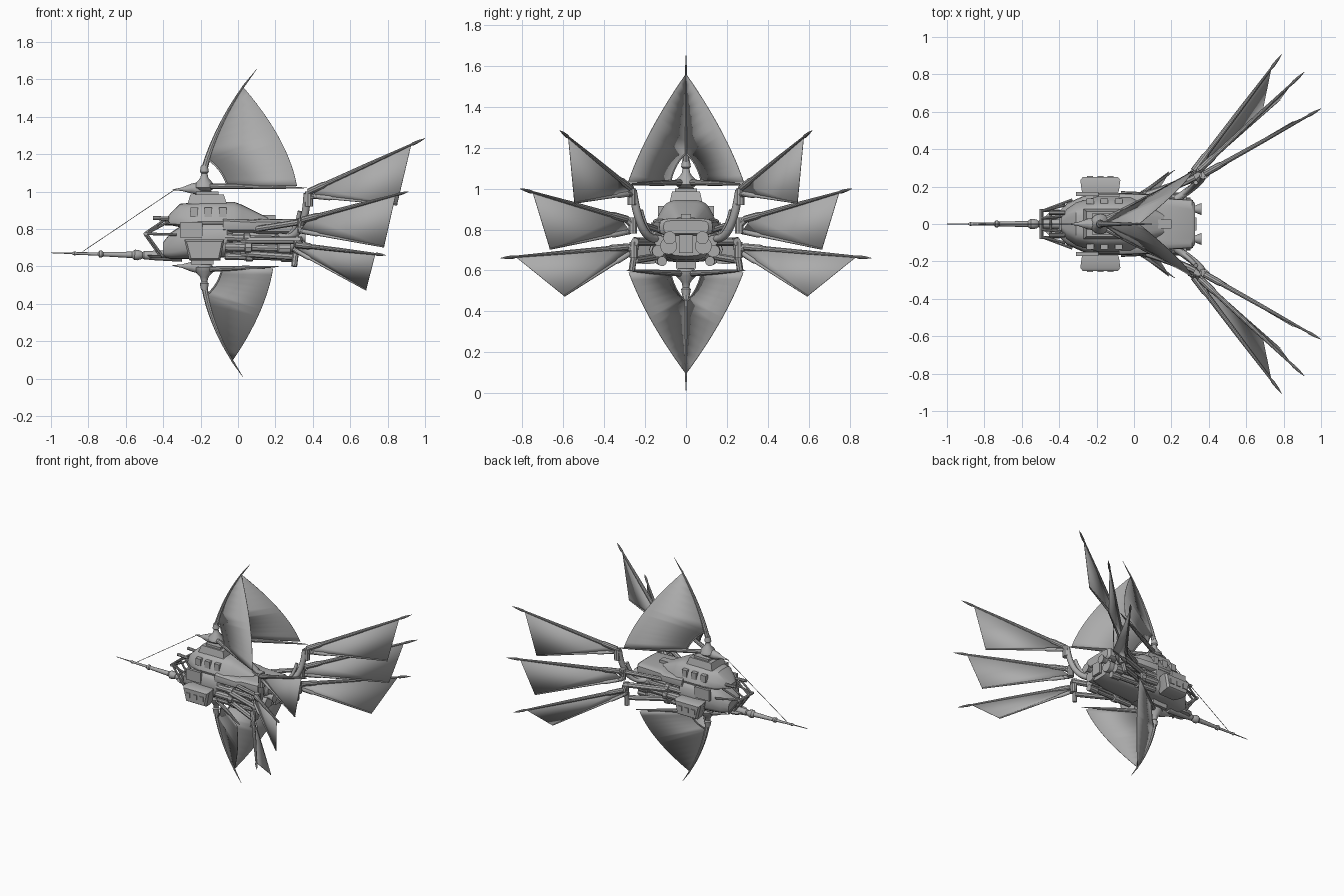
import bpy, bmesh, math
from mathutils import Vector as V

cube = bpy.data.objects.get("Cube")
if cube:
    bpy.data.objects.remove(cube, do_unlink=True)


def material(name, c):
    m = bpy.data.materials.new(name)
    m.use_nodes = True
    m.diffuse_color = (c, c, c, 1)
    m.node_tree.nodes["Principled BSDF"].inputs["Base Color"].default_value = (c, c, c, 1)
    return m


GREY = material("plain grey", 0.41)


def finish(name, bm, smooth=True):
    bmesh.ops.recalc_face_normals(bm, faces=bm.faces[:])
    me = bpy.data.meshes.new(name)
    bm.to_mesh(me)
    bm.free()
    ob = bpy.data.objects.new(name, me)
    bpy.context.collection.objects.link(ob)
    me.materials.append(GREY)
    if smooth:
        bpy.ops.object.select_all(action='DESELECT')
        ob.select_set(True)
        bpy.context.view_layer.objects.active = ob
        bpy.ops.object.shade_smooth_by_angle(angle=math.radians(35))
    return ob


def skin(name, rings):
    """Bridge equal rings of points and cap both ends."""
    bm = bmesh.new()
    vs = [[bm.verts.new(p) for p in r] for r in rings]
    n = len(vs[0])
    for a, b in zip(vs, vs[1:]):
        for i in range(n):
            j = (i + 1) % n
            bm.faces.new((a[i], a[j], b[j], b[i]))
    bm.faces.new(vs[0])
    bm.faces.new(vs[-1])
    return finish(name, bm)


def lathe(name, a, b, prof, n=10):
    """Turned part from a to b; prof holds (fraction, radius)."""
    a, b = V(a), V(b)
    d = b - a
    q = d.to_track_quat('Z', 'Y')
    return skin(name, [[a + d * t + q @ V((r * math.cos(k * math.tau / n), r * math.sin(k * math.tau / n), 0))
                        for k in range(n)] for t, r in prof])


def rod(name, a, b, r, r2=None, n=8):
    return lathe(name, a, b, [(0, r), (1, r if r2 is None else r2)], n)


def hull(name, sections, n=20, e=0.6, taper=0.0):
    """Loft of rounded box sections (x, half width, low, high), narrowed upward by taper."""
    def p(c):
        return math.copysign(abs(c) ** e, c)

    def point(x, w, lo, hi, a):
        h = (p(math.sin(a)) + 1) / 2
        return (x, w * (1 - taper * h) * p(math.cos(a)), lo + (hi - lo) * h)
    return skin(name, [[point(*s, k * math.tau / n) for k in range(n)] for s in sections])


def box(name, c, s, taper=1.0):
    bm = bmesh.new()
    bmesh.ops.create_cube(bm, size=1)
    for v in bm.verts:
        t = taper if v.co.z > 0 else 1
        v.co = V((v.co.x * s[0] * t, v.co.y * s[1] * t, v.co.z * s[2])) + V(c)
    return finish(name, bm, False)


def cloth(name, faces):
    """Thin sheet from a list of polygons."""
    bm = bmesh.new()
    for f in faces:
        bm.faces.new([bm.verts.new(p) for p in f])
    bmesh.ops.remove_doubles(bm, verts=bm.verts[:], dist=1e-5)
    ob = finish(name, bm)
    m = ob.modifiers.new("thickness", 'SOLIDIFY')
    m.thickness, m.offset = 0.003, 0


def bezier(a, c, b, n=8):
    a, c, b = V(a), V(c), V(b)
    return [a * (1 - t) ** 2 + c * 2 * t * (1 - t) + b * t * t for t in [i / n for i in range(n + 1)]]


def tube(name, pts, r):
    cu = bpy.data.curves.new(name, 'CURVE')
    cu.dimensions, cu.bevel_depth, cu.bevel_resolution, cu.use_fill_caps = '3D', r, 2, True
    s = cu.splines.new('POLY')
    s.points.add(len(pts) - 1)
    for q, p in zip(s.points, pts):
        q.co = (*p, 1)
    cu.materials.append(GREY)
    ob = bpy.data.objects.new(name, cu)
    bpy.context.collection.objects.link(ob)


def side(p, s):
    return V((p[0], p[1] * s, p[2]))


# Hull, cabin and stern deck
hull("lower_hull", [(-.40, .07, .65, .73), (-.36, .11, .64, .78), (-.27, .15, .64, .84),
                    (-.18, .165, .64, .85), (-.06, .165, .65, .85), (-.03, .13, .65, .84)])
hull("belly", [(-.06, .12, .64, .80), (.2, .11, .65, .80), (.30, .09, .67, .78)], 16)
hull("stern_deck", [(-.08, .165, .78, .86), (.08, .16, .78, .85), (.12, .14, .77, .855), (.31, .13, .77, .855),
                    (.325, .11, .78, .845)], 20, .45)
hull("cabin", [(-.39, .04, .82, .85), (-.36, .09, .82, .885), (-.31, .13, .81, .935), (-.2, .165, .81, .945),
               (-.02, .165, .81, .945), (.02, .145, .81, .93), (.16, .08, .81, .86)], 20, .5, .42)
box("roof_plinth", (-.165, 0, .96), (.21, .16, .05), .85)
box("roof_step", (-.165, 0, .985), (.12, .11, .03))
box("stern_ridge", (.10, 0, .86), (.2, .05, .03))
box("stern_door", (.325, 0, .73), (.02, .07, .09))
box("keel_block", (-.19, 0, .635), (.12, .1, .05))

# Cockpit frame
lathe("cockpit_floor", (-.42, 0, .645), (-.42, 0, .66), [(0, .055), (1, .07)], 12)
for s in (-1, 1):
    for a, b in [((-.37, .10, .84), (-.49, .07, .775)), ((-.49, .07, .775), (-.40, .07, .65)),
                 ((-.39, .04, .85), (-.50, .03, .775)), ((-.50, .03, .775), (-.41, .03, .65)),
                 ((-.33, .13, .77), (-.49, .07, .775))]:
        rod("cockpit_strut", side(a, s), side(b, s), .007)
    rod("front_lamp", (-.455, .06 * s, .86), (-.37, .06 * s, .855), .011)
rod("cockpit_sill", (-.495, -.08, .775), (-.495, .08, .775), .01)
rod("cockpit_chin", (-.445, -.07, .71), (-.445, .07, .71), .007)

# Bowsprit and stay
lathe("bowsprit", (-.3, 0, .655), (-1, 0, .673),
      [(0, .03), (.2, .026), (.29, .022), (.3, .016), (.31, .022), (.34, .028), (.36, .028), (.38, .017), (.6, .012),
       (.61, .018), (.63, .018), (.64, .009), (.8, .007), (.82, .011), (.84, .004), (1, .002)], 12)
rod("stay_rope", (-.83, 0, .68), (-.34, 0, 1.01), .002, n=6)

# Sail rigs: name, hub, up or down, mast top, sail apex, boom end, sail foot
RIGS = [("upper", V((-.18, 0, 1.03)), 1, V((.10, 0, 1.655)), V((.027, 0, 1.56)), (.37, .295, 1.02), (.315, .283, 1.03)),
        ("lower", V((-.18, 0, .585)), -1, V((.027, 0, .008)), V((-.03, 0, .095)), (.22, .29, .60), (.187, .28, .59))]
for tag, hub, up, top, apex, boom_end, foot in RIGS:
    z = V((0, 0, up))
    lathe(tag + "_hub", hub - z * .06, hub + z * .11,
          [(0, .05), (.15, .05), (.2, .035), (.3, .055), (.42, .05), (.6, .022), (.75, .016), (.8, .024), (1, .018)], 12)
    lathe(tag + "_spike", hub - z * .01, hub + V((-.17, 0, -up * .02)), [(0, .04), (.4, .028), (.7, .01), (1, .002)])
    base = hub + z * .09
    path = bezier(base, base.lerp(apex, .5) + V((-.045, 0, 0)), apex)
    for i in range(8):
        rod(tag + "_mast", path[i], path[i + 1], .017 - .0015 * i, .0155 - .0015 * i)
    rod(tag + "_mast_tip", apex, top, .006, .001)
    for s in (-1, 1):
        end, ft = side(boom_end, s), side(foot, s)
        root = hub + V((.02, .02 * s, 0))
        lathe(tag + "_boom", root, end, [(0, .016), (.5, .012), (.9, .005), (1, .001)])
        # Flat sail with a curved cutout beside the hub
        inner = root.lerp(ft, .22)
        inner.z = ft.z
        arc = bezier(inner, inner.lerp(path[1], .5) + V((.025, .02 * s, up * .02)), path[1], 6)
        luff = arc + path[2:]
        n = len(luff) - 1
        leech = bezier(ft, apex.lerp(ft, .5) + (ft - base) * .2, apex, n)
        cloth(tag + "_sail", [[luff[i], leech[i], leech[i + 1], luff[i + 1]] for i in range(n - 1)]
              + [[luff[n - 1], leech[n - 1], apex]])
        tube(tag + "_sail_rim", arc, .005)

# Wings: spar root, spar tip, boom root, lower corner, joint
WINGS = [((.38, .27, 1.0), (1.0, .617, 1.285), (.40, .275, .975), (.85, .545, .93), (.38, .265, .96)),
         ((.35, .29, .85), (.91, .812, 1.0), (.33, .275, .79), (.78, .665, .705), (.34, .26, .82)),
         ((.32, .285, .715), (.79, .907, .66), (.30, .265, .69), (.685, .595, .475), (.32, .255, .70))]
for s in (-1, 1):
    for wing in WINGS:
        ra, tip, rb, low, j = [side(p, s) for p in wing]
        lathe("wing_spar", ra, tip, [(0, .018), (.12, .018), (.15, .013), (.5, .011), (.88, .006), (.9, .009),
                                     (.95, .007), (1, .001)])
        lathe("wing_boom", rb, low, [(0, .013), (.2, .013), (.23, .008), (1, .004)])
        inner = ra.lerp(tip, .06)
        cloth("wing_cloth", [[inner, ra.lerp(tip, .88), low], [inner, low, rb]])
        rod("wing_joint", j - V((0, 0, .04)), j + V((0, 0, .04)), .022, n=10)
        rod("wing_link", j, ra, .018)
        rod("wing_boom_link", j, rb, .014)
    # Arms carrying the wings
    arm = bezier((.22, .13 * s, .76), (.36, .22 * s, .72), (.37, .26 * s, .99), 10)
    tube("main_arm", arm, .02)
    tube("arm_brace", [p + V((-.03, -.02 * s, 0)) for p in arm[2:9]], .012)
    rod("lower_bracket", (.32, .24 * s, .76), (.30, .265 * s, .60), .016)
    rod("middle_arm", (.02, .14 * s, .74), (.34, .25 * s, .74), .02)
    rod("lower_arm", (.02, .13 * s, .67), (.31, .25 * s, .65), .018)
    rod("upper_arm", (.10, .14 * s, .80), (.35, .26 * s, .84), .016)
    # Engine pipes along the stern
    for k, (y, z, r) in enumerate([(.145, .755, .022), (.15, .705, .026), (.13, .655, .02)]):
        e = .26 + .02 * k
        lathe("engine_pipe", (-.07, y * s, z), (e, y * s * .9, z - .01),
              [(0, r), (.3, r), (.31, r * 1.35), (.4, r * 1.35), (.41, r * .8), (.8, r * .8), (.82, r * 1.2), (1, r * 1.2)])
    lathe("stern_nozzle", (.29, .08 * s, .76), (.36, .08 * s, .76), [(0, .03), (.3, .018), (.5, .018), (1, .032)], 12)
    rod("stern_drum", (.2, .085 * s, .72), (.315, .085 * s, .72), .042, n=12)
    # Side gondola with ports, cabin windows and side panel
    skin("gondola", [[(-.18 + a * lx, y * s, .688 + b * lz) for a, b in ((-.75, -1), (.8, -1), (1, 1), (-1, 1))]
                     for y, lx, lz in ((.13, .08, .05), (.18, .1, .056), (.235, .107, .055), (.25, .095, .045))])
    for i in range(3):
        box("gondola_port", (-.235 + .055 * i, .252 * s, .688), (.032, .008, .034))
        box("window_frame", (-.235 + .077 * i, .122 * s, .89), (.04, .03, .05))
    box("side_panel", (-.25, .16 * s, .795), (.12, .02, .08))
